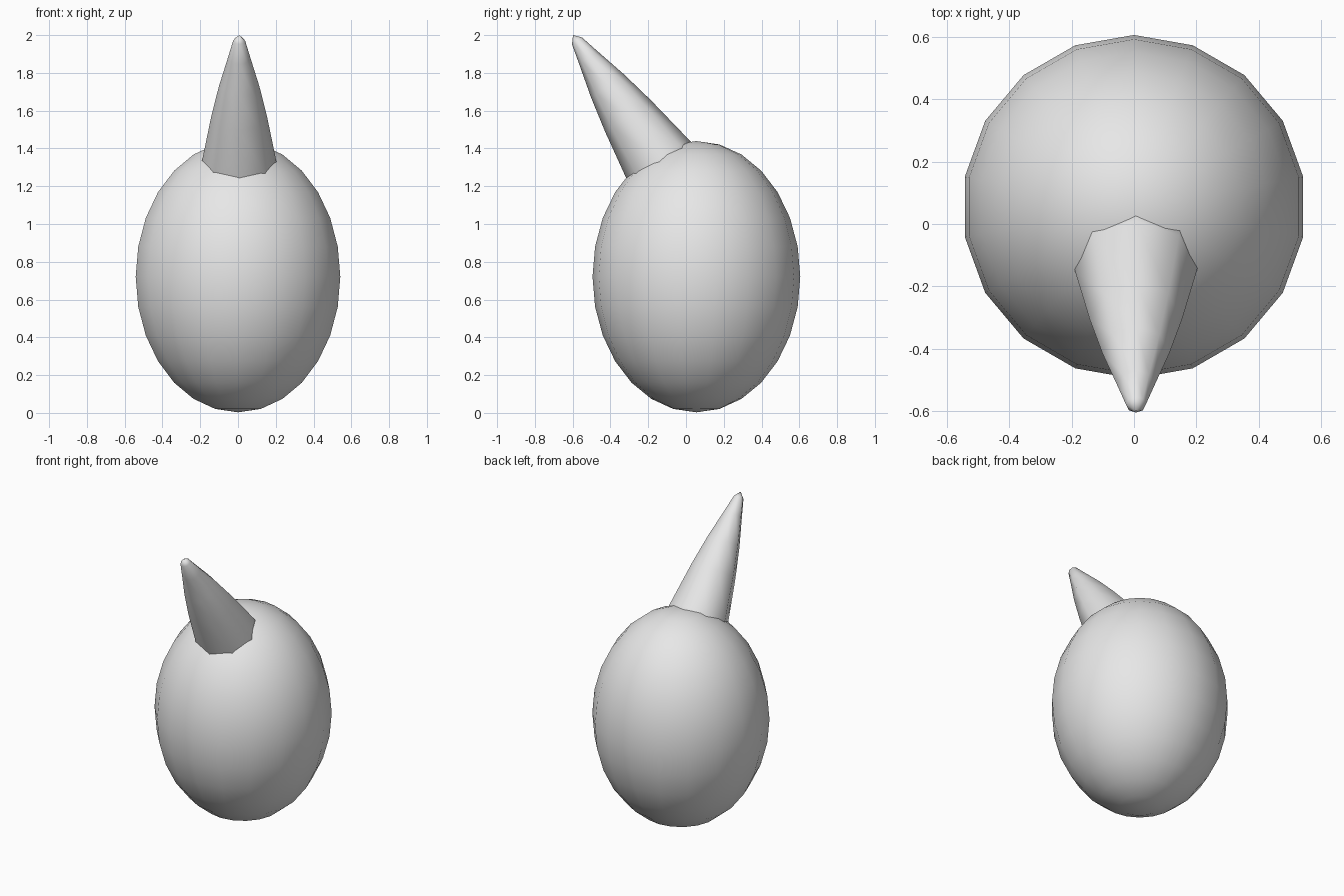
import bpy
import bmesh
from math import cos, sin, tau
from mathutils import Vector, Matrix

cube = bpy.data.objects.get("Cube")
if cube:
    bpy.data.objects.remove(cube, do_unlink=True)

# Single plain colour
GREY = (0.8, 0.8, 0.8, 1.0)
grey = bpy.data.materials.new("light grey")
grey.use_nodes = True
grey.diffuse_color = GREY
grey.node_tree.nodes["Principled BSDF"].inputs["Base Color"].default_value = GREY


def finish(bm, name):
    """Turn a bmesh into a smooth shaded object."""
    bmesh.ops.recalc_face_normals(bm, faces=bm.faces)
    for face in bm.faces:
        face.smooth = True
    mesh = bpy.data.meshes.new(name)
    bm.to_mesh(mesh)
    bm.free()
    mesh.materials.append(grey)
    obj = bpy.data.objects.new(name, mesh)
    bpy.context.collection.objects.link(obj)
    return obj


# Egg-shaped body: a stretched sphere
bm = bmesh.new()
bmesh.ops.create_uvsphere(bm, u_segments=18, v_segments=14, radius=1)
bmesh.ops.scale(bm, vec=(0.55, 0.55, 0.718), verts=bm.verts)
bmesh.ops.translate(bm, vec=(0, 0.055, 0.721), verts=bm.verts)
finish(bm, "body")

# Horn: eight-sided tapering rings along a forward-leaning axis
SIDES = 8
PROFILE = [(-0.1, 0.21), (0, 0.195), (0.28, 0.147), (0.47, 0.107),
           (0.65, 0.06), (0.76, 0.032)]  # distance along axis, radius
TIP = 0.797

bm = bmesh.new()
rings = [[bm.verts.new((r * sin(tau * i / SIDES), r * cos(tau * i / SIDES), t))
          for i in range(SIDES)] for t, r in PROFILE]
for low, high in zip(rings, rings[1:]):
    for i in range(SIDES):
        j = (i + 1) % SIDES
        bm.faces.new((low[i], low[j], high[j], high[i]))
tip = bm.verts.new((0, 0, TIP))
for i in range(SIDES):
    bm.faces.new((rings[-1][i], rings[-1][(i + 1) % SIDES], tip))
bm.faces.new(rings[0])

axis = Vector((0, -0.562, 0.827))
lean = Vector((0, 0, 1)).rotation_difference(axis).to_matrix().to_4x4()
bm.transform(Matrix.Translation((0.006, -0.15, 1.341)) @ lean)
finish(bm, "horn")
